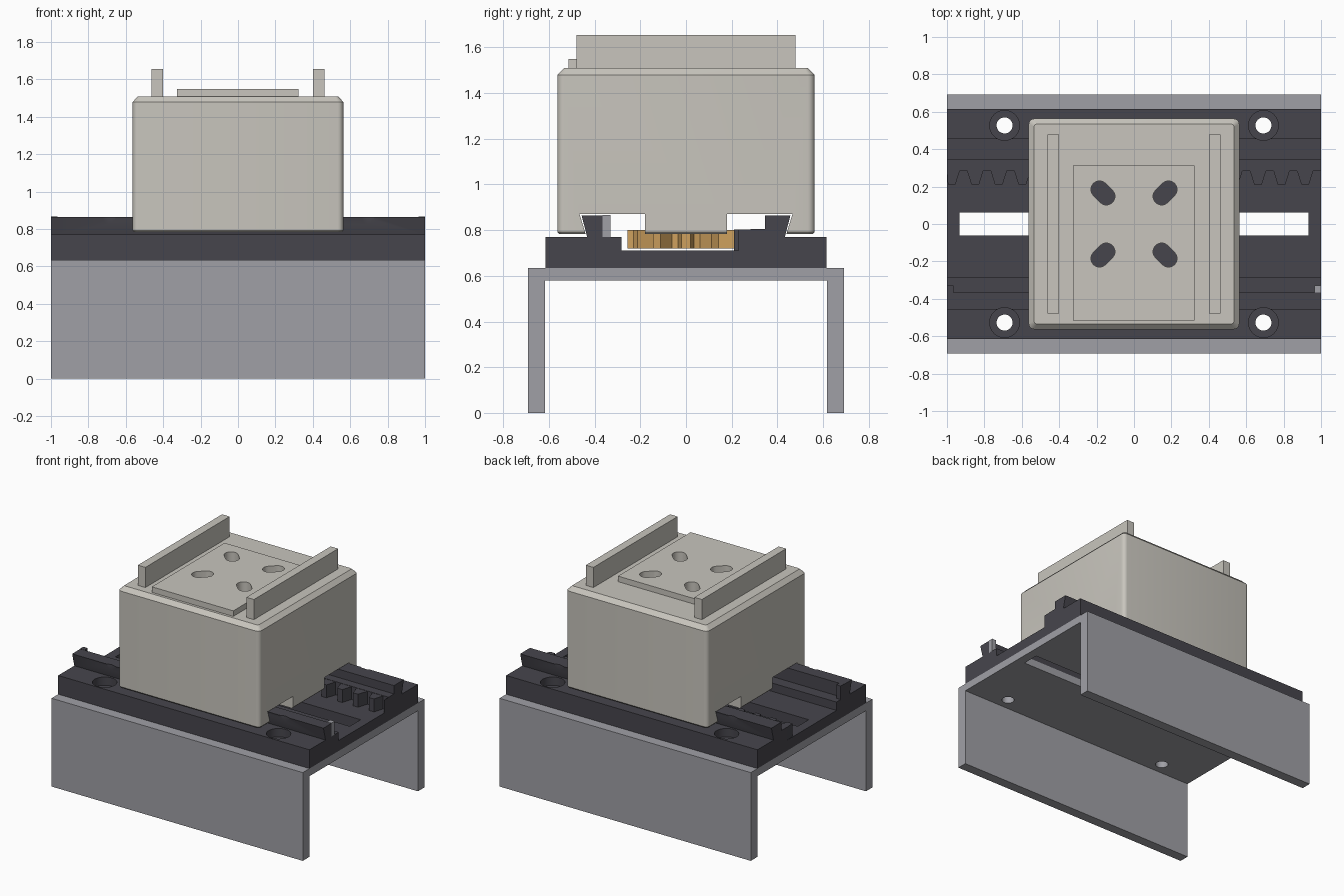
import bpy, bmesh, math
from mathutils import Vector

if "Cube" in bpy.data.objects:
    bpy.data.objects.remove(bpy.data.objects["Cube"])


def material(name, rgb):
    m = bpy.data.materials.new(name)
    m.diffuse_color = (*rgb, 1)
    m.use_nodes = True
    m.node_tree.nodes["Principled BSDF"].inputs["Base Color"].default_value = m.diffuse_color
    return m


SHELL = material("warm grey", (0.58, 0.56, 0.51))
STEEL = material("steel grey", (0.35, 0.35, 0.38))
DARK = material("charcoal", (0.062, 0.060, 0.073))
BRASS = material("brass", (0.61, 0.35, 0.11))


def loft(name, rings, mat):
    """Skin matching rings of points and cap both ends."""
    bm = bmesh.new()
    rows = [[bm.verts.new(p) for p in ring] for ring in rings]
    n = len(rows[0])
    for a, b in zip(rows, rows[1:]):
        for i in range(n):
            j = (i + 1) % n
            bm.faces.new((a[i], a[j], b[j], b[i]))
    bm.faces.new(rows[0][::-1])
    bm.faces.new(rows[-1])
    bmesh.ops.recalc_face_normals(bm, faces=bm.faces)
    me = bpy.data.meshes.new(name)
    bm.to_mesh(me)
    bm.free()
    me.materials.append(mat)
    ob = bpy.data.objects.new(name, me)
    bpy.context.collection.objects.link(ob)
    return ob


def along_x(name, yz, x0, x1, mat):
    return loft(name, [[(x, y, z) for y, z in yz] for x in (x0, x1)], mat)


def along_z(name, xy, z0, z1, mat):
    return loft(name, [[(x, y, z) for x, y in xy] for z in (z0, z1)], mat)


def box(name, x0, x1, y0, y1, z0, z1, mat):
    return along_z(name, [(x0, y0), (x1, y0), (x1, y1), (x0, y1)], z0, z1, mat)


def circle(cx, cy, r, n=32):
    return [(cx + r * math.cos(2 * math.pi * i / n), cy + r * math.sin(2 * math.pi * i / n))
            for i in range(n)]


def rounded_square(half, r, n=5):
    pts = []
    for k, (sx, sy) in enumerate([(1, 1), (-1, 1), (-1, -1), (1, -1)]):
        for i in range(n + 1):
            a = math.pi / 2 * (k + i / n)
            pts.append((sx * (half - r) + r * math.cos(a), sy * (half - r) + r * math.sin(a)))
    return pts


def radial_slot(cx, cy, r, reach, n=10):
    """Stadium outline whose long axis points to the centre."""
    d = math.atan2(cy, cx)
    pts = []
    for side in (0, 1):
        ox, oy = cx + reach * math.cos(d + math.pi * side), cy + reach * math.sin(d + math.pi * side)
        for i in range(n + 1):
            a = d + math.pi * side - math.pi / 2 + math.pi * i / n
            pts.append((ox + r * math.cos(a), oy + r * math.sin(a)))
    return pts


def cut(ob, cutters):
    bpy.context.view_layer.objects.active = ob
    for c in cutters:
        c.hide_render = True
        m = ob.modifiers.new("cut", 'BOOLEAN')
        m.operation, m.solver, m.object = 'DIFFERENCE', 'EXACT', c
        bpy.ops.object.modifier_apply(modifier=m.name)


def discard(cutters):
    for c in cutters:
        bpy.data.objects.remove(c)


def smooth(ob):
    bpy.ops.object.select_all(action='DESELECT')
    ob.select_set(True)
    bpy.context.view_layer.objects.active = ob
    bpy.ops.object.shade_smooth_by_angle(angle=math.radians(30))


# Steel channel, open at the bottom
W, WI = 0.692, 0.618
channel = along_x("channel", [(-W, 0), (-WI, 0), (-WI, 0.58), (WI, 0.58), (WI, 0),
                              (W, 0), (W, 0.635), (-W, 0.635)], -1, 1, STEEL)

# Slide base with two dovetail rails and a sunken floor
base = along_x("slide_base", [
    (-0.616, 0.635), (0.616, 0.635), (0.616, 0.77), (0.433, 0.77), (0.457, 0.865),
    (0.345, 0.865), (0.345, 0.805), (0.283, 0.805), (0.283, 0.71), (-0.283, 0.71),
    (-0.283, 0.77), (-0.365, 0.77), (-0.365, 0.865), (-0.457, 0.865),
    (-0.433, 0.77), (-0.616, 0.77)], -1, 1, DARK)

# Long slot and screw holes through base and channel, counterbored on top
through = [box("slot_cutter", -0.933, 0.933, -0.062, 0.062, 0.4, 0.9, DARK)]
bores = []
for sx in (-1, 1):
    for sy in (-1, 1):
        through.append(along_z("hole_cutter", circle(sx * 0.692, sy * 0.527, 0.043), 0.4, 0.95, DARK))
        bores.append(along_z("bore_cutter", circle(sx * 0.692, sy * 0.527, 0.08), 0.71, 0.95, DARK))
cut(channel, through)
cut(base, bores + through)
discard(bores + through)
smooth(channel)
smooth(base)

# Rack teeth along the back rail
pitch = 0.126
for k in range(17):
    x = -0.975 + pitch * k
    pts = [(x - 0.045, 0.29), (x - 0.02, 0.21), (x + 0.02, 0.21), (x + 0.045, 0.29)]
    pts = [(max(-1, min(1, px)), py) for px, py in pts]
    if pts[1][0] < pts[2][0]:
        along_z("rack_tooth", pts, 0.705, 0.803, DARK)
    elif pts[0][0] < 1:
        along_z("rack_tooth", [pts[0], (1, 0.23), (1, 0.29)], 0.705, 0.803, DARK)

# End stops beside the front rail
box("left_stop", -1, -0.965, -0.366, -0.33, 0.765, 0.867, DARK)
box("right_stop", 0.965, 1, -0.366, -0.33, 0.765, 0.867, STEEL)

# Brass pinion meshing with the rack
teeth, outline = 12, []
for k in range(teeth):
    for off, r in ((-0.36, 0.185), (-0.15, 0.257), (0.15, 0.257), (0.36, 0.185)):
        a = 2 * math.pi * (k + off) / teeth
        outline.append((r * math.cos(a), r * math.sin(a)))
along_z("pinion", outline, 0.72, 0.80, BRASS)

# Carriage block with rounded corners and chamfered top
carriage = loft("carriage", [[(x, y, z) for x, y in rounded_square(h, r)] for z, h, r in (
    (0.783, 0.555, 0.022), (0.792, 0.563, 0.03), (1.48, 0.563, 0.03), (1.51, 0.534, 0.015))], SHELL)
top_plate = box("top_plate", -0.325, 0.323, -0.515, 0.312, 1.509, 1.55, SHELL)

# Dovetail tunnels under the carriage and angled slots in its top
tunnels, slots = [], []
for s in (-1, 1):
    tunnels.append(along_x("tunnel_cutter", [(s * y, z) for y, z in (
        (0.18, 0.7), (0.44, 0.7), (0.44, 0.785), (0.466, 0.87), (0.18, 0.87))], -0.8, 0.8, SHELL))
    for t in (-1, 1):
        slots.append(along_z("slot_cutter", radial_slot(s * 0.166, t * 0.166, 0.046, 0.026),
                             1.1, 1.7, SHELL))
cut(carriage, tunnels + slots)
cut(top_plate, slots)
discard(tunnels + slots)
smooth(carriage)
smooth(top_plate)

# Dark motor body seen at the bottom of the slots
box("motor", -0.3, 0.3, -0.3, 0.3, 0.95, 1.108, DARK)

# Upright guides on the carriage
for s, side in ((-1, "left"), (1, "right")):
    x0, x1 = sorted((s * 0.402, s * 0.462))
    box(side + "_guide", x0, x1, -0.479, 0.479, 1.505, 1.655, SHELL)
